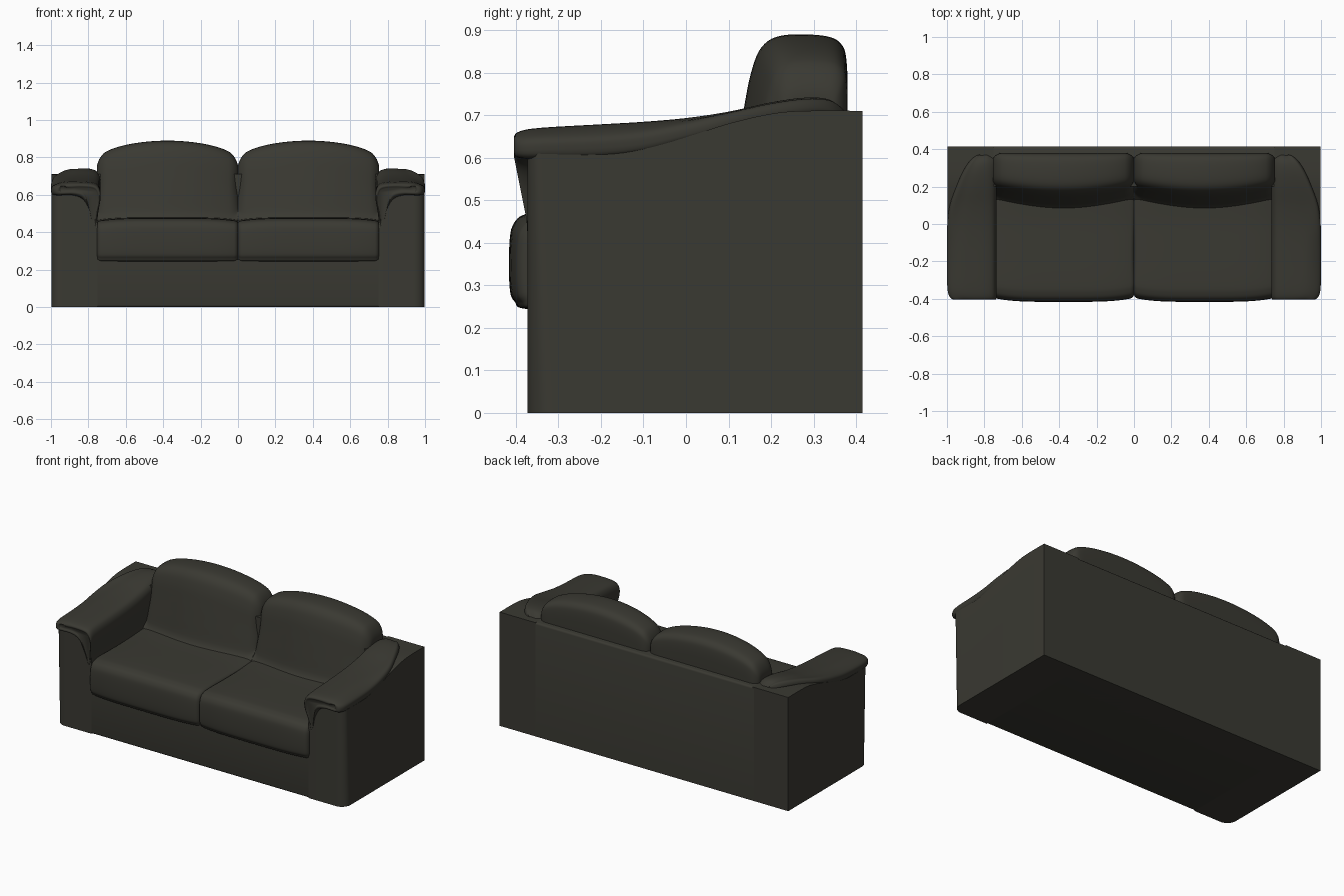
import bpy, bmesh, math

if "Cube" in bpy.data.objects:
    bpy.data.objects.remove(bpy.data.objects["Cube"])

mat = bpy.data.materials.new("dark olive leather")
mat.diffuse_color = (0.042, 0.041, 0.032, 1)
mat.use_nodes = True
mat.node_tree.nodes["Principled BSDF"].inputs["Base Color"].default_value = mat.diffuse_color


def finish(name, bm, mirror=False, angle=40):
    bmesh.ops.recalc_face_normals(bm, faces=bm.faces)
    me = bpy.data.meshes.new(name)
    bm.to_mesh(me)
    bm.free()
    ob = bpy.data.objects.new(name, me)
    bpy.context.collection.objects.link(ob)
    me.materials.append(mat)
    if mirror:
        ob.modifiers.new("mirror", 'MIRROR').use_mirror_merge = False
    bpy.ops.object.select_all(action='DESELECT')
    ob.select_set(True)
    bpy.context.view_layer.objects.active = ob
    bpy.ops.object.shade_smooth_by_angle(angle=math.radians(angle))
    return ob


def spline(pts, n, closed=True):
    """Catmull-Rom curve through points of any dimension."""
    out, m = [], len(pts)
    for i in range(m if closed else m - 1):
        ids = [i - 1, i, i + 1, i + 2]
        ids = [j % m if closed else min(max(j, 0), m - 1) for j in ids]
        q = [pts[j] for j in ids]
        for k in range(n):
            t = k / n
            out.append(tuple(0.5 * (2 * b + (c - a) * t + (2 * a - 5 * b + 4 * c - d) * t * t
                                    + (3 * b - a - 3 * c + d) * t ** 3) for a, b, c, d in zip(*q)))
    if not closed:
        out.append(tuple(pts[-1]))
    return out


def loft(name, rings):
    bm = bmesh.new()
    rows = [[bm.verts.new(p) for p in r] for r in rings]
    n = len(rows[0])
    for a, b in zip(rows, rows[1:]):
        for i in range(n):
            bm.faces.new((a[i], a[(i + 1) % n], b[(i + 1) % n], b[i]))
    bm.faces.new(rows[0])
    bm.faces.new(rows[-1])
    return finish(name, bm, True, 60)


def cushion(name, profile, crown, r, half=0.378):
    """Sweep a side profile across x with a crowned middle and rounded ends."""
    prof = spline(profile, 5)
    cy = sum(p[0] for p in prof) / len(prof)
    cz = sum(p[1] for p in prof) / len(prof)
    inner = half - r
    xs = [(inner * (i / 12 - 1), 0) for i in range(25)]
    arc = [(inner + r * math.sin(a), r * (1 - math.cos(a))) for a in [math.pi / 2 * k / 6 for k in range(1, 7)]]
    xs = [(-x, d) for x, d in reversed(arc)] + xs + arc
    rings = []
    for x, d in xs:
        u = x / half
        ring = []
        for y, z in prof:
            y2, z2 = crown(u, y, z)
            ln = math.hypot(y - cy, z - cz)
            ring.append((0.377 + x, y2 - d * (y - cy) / ln, z2 - d * (z - cz) / ln))
        rings.append(ring)
    loft(name, rings)


def box(name, x0, x1, y0, y1, z0, z1, bevel):
    bm = bmesh.new()
    bmesh.ops.create_cube(bm, size=1)
    for v in bm.verts:
        v.co = (x1 if v.co.x > 0 else x0, y1 if v.co.y > 0 else y0, z1 if v.co.z > 0 else z0)
    es = [e for e in bm.edges if bevel(*[(a + b) / 2 for a, b in zip(e.verts[0].co, e.verts[1].co)])]
    if es:
        bmesh.ops.bevel(bm, geom=es, offset=0.012, segments=3, profile=0.5, affect='EDGES')
    return finish(name, bm)


# Base and back panel
box("base", -0.75, 0.75, -0.373, 0.4, 0, 0.255, lambda x, y, z: y < -0.37 and z < 0.01)
box("back_panel", -0.76, 0.76, 0.2, 0.415, 0, 0.71, lambda x, y, z: y > 0.41 and z > 0.7)

# Arm bodies: side profile extruded, rounded at the outer front corner
top = spline([(-0.373, 0.61), (-0.2, 0.607), (-0.1, 0.62), (0, 0.648), (0.1, 0.68), (0.2, 0.703),
              (0.28, 0.71), (0.415, 0.71)], 4, False)
side = [(-0.373, 0)] + top + [(0.415, 0)]
bm = bmesh.new()
f = bm.faces.new([bm.verts.new((0.75, y, z)) for y, z in side])
ext = bmesh.ops.extrude_face_region(bm, geom=[f])
for v in ext["geom"]:
    if isinstance(v, bmesh.types.BMVert):
        v.co.x = 0.997
corner = [e for e in bm.edges if all(v.co.y < -0.372 and v.co.x > 0.99 for v in e.verts)]
bmesh.ops.bevel(bm, geom=corner, offset=0.06, segments=8, profile=0.5, affect='EDGES')
finish("arm_body", bm, True)

# Arm pads: rolled section with an inner flap, swept from front to back
# stations: y, top height, outer underside height, outer x, flap inset
stations = [(-0.398, 0.638, 0.622, 0.95, 0.012), (-0.404, 0.65, 0.61, 0.965, 0.005),
            (-0.39, 0.662, 0.6, 0.985, 0), (-0.34, 0.67, 0.598, 0.998, 0), (-0.2, 0.678, 0.6, 1.0, 0),
            (-0.1, 0.684, 0.612, 1.0, 0), (0, 0.693, 0.64, 0.998, 0), (0.1, 0.708, 0.67, 0.985, 0),
            (0.2, 0.73, 0.69, 0.95, 0), (0.28, 0.741, 0.7, 0.915, 0), (0.335, 0.737, 0.7, 0.88, 0),
            (0.365, 0.715, 0.69, 0.85, 0.01), (0.372, 0.7, 0.685, 0.83, 0.02)]
rings = []
for y, t, b, o, s in spline(stations, 4, False):
    m = (b + t) / 2
    w = o - 0.735
    sec = [(o - 0.015, b), (o, m - 0.008), (o - 0.012, m + 0.015), (o - w * 0.24, t - 0.003),
           (o - w * 0.5, t), (0.775, t - 0.006), (0.742 + s, t - 0.03), (0.735 + s, t - 0.08),
           (0.747 + s, 0.51), (0.757 + s, 0.44), (0.775, 0.435), (0.795, 0.52),
           (0.735 + w * 0.38, b - 0.02), (0.735 + w * 0.6, b)]
    ring = []
    for x, z in spline(sec, 4):
        lean = 0.03 * min(1, max(0, (0.6 - z) / 0.15)) if y < -0.2 else 0
        ring.append((x, y + lean, z))
    rings.append(ring)
loft("arm_pad", rings)


# Seat cushions
def seat_crown(u, y, z):
    if y < -0.2:
        y += 0.022 * u ** 4
    if z > 0.3:
        z -= 0.016 * u ** 4 * min(1, (z - 0.3) / 0.12)
    return y, z


cushion("seat_cushion", [(-0.36, 0.243), (-0.403, 0.262), (-0.415, 0.3), (-0.415, 0.4), (-0.405, 0.445),
                         (-0.375, 0.468), (-0.3, 0.476), (0, 0.475), (0.22, 0.476), (0.3, 0.4),
                         (0.25, 0.25), (-0.1, 0.243)], seat_crown, 0.022)


# Back cushions
def back_crown(u, y, z):
    h = 0.89 - 0.065 * u * u - 0.03 * u ** 8
    z = 0.42 + (z - 0.42) * (h - 0.42) / 0.47
    return y + 0.055 * u * u * max(0, min(1, (0.38 - y) / 0.25)), z


cushion("back_cushion", [(0.07, 0.42), (0.098, 0.5), (0.116, 0.6), (0.135, 0.71), (0.153, 0.8),
                         (0.178, 0.86), (0.225, 0.887), (0.32, 0.887), (0.364, 0.868), (0.378, 0.82),
                         (0.38, 0.7), (0.38, 0.55), (0.36, 0.42)], back_crown, 0.05)
